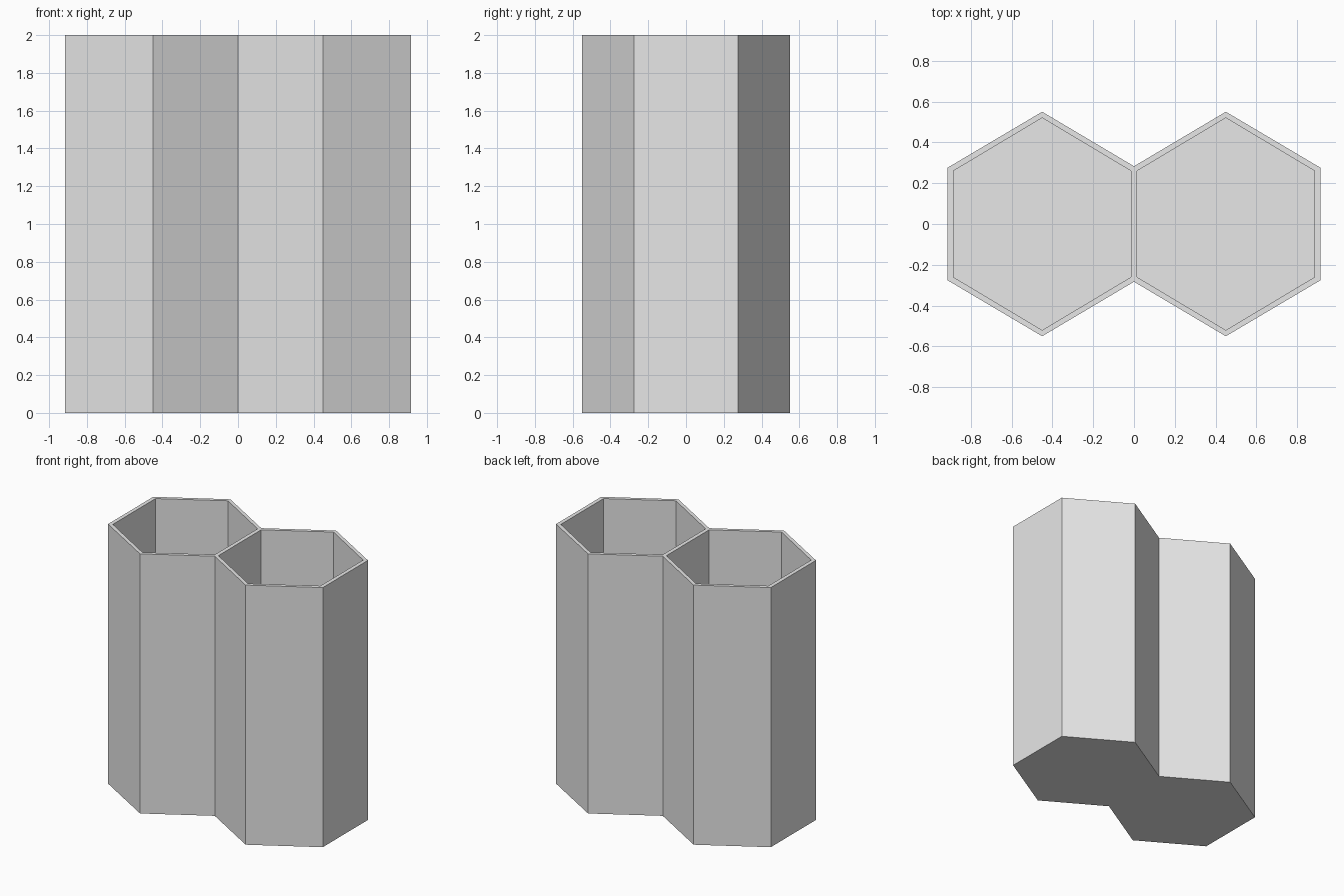
import bpy
import bmesh

HEIGHT = 2.0
FLOOR = 0.03

if "Cube" in bpy.data.objects:
    bpy.data.objects.remove(bpy.data.objects["Cube"], do_unlink=True)

# Single plain grey material
grey = bpy.data.materials.new("plain_grey")
grey.use_nodes = True
colour = (0.8, 0.8, 0.8, 1.0)
grey.diffuse_color = colour
grey.node_tree.nodes["Principled BSDF"].inputs["Base Color"].default_value = colour


def hexagon(x_near, x_far, y_near, y_mid, y_far):
    """Counter-clockwise hexagon; its last edge lies beside the shared wall."""
    x_mid = 0.45
    half = [(x_near, -y_near), (x_mid, -y_mid), (x_far, -y_far)]
    return half + [(x, -y) for x, y in reversed(half)]


def ring(bm, points, z):
    return [bm.verts.new((x, y, z)) for x, y in points]


def walls(bm, low, high, count):
    for i in range(count):
        j = (i + 1) % len(low)
        bm.faces.new((low[i], low[j], high[j], high[i]))


outer = hexagon(0.0, 0.915, 0.283, 0.55, 0.275)
inner = hexagon(0.015, 0.885, 0.26, 0.52, 0.26)

# One open-topped hexagonal cell, with its outer skin left open at the mirror plane
bm = bmesh.new()
base = ring(bm, outer, 0)
rim_outer = ring(bm, outer, HEIGHT)
rim_inner = ring(bm, inner, HEIGHT)
floor = ring(bm, inner, FLOOR)

walls(bm, base, rim_outer, 5)
walls(bm, rim_outer, rim_inner, 6)
walls(bm, rim_inner, floor, 6)
bm.faces.new(floor)
bm.faces.new(list(reversed(base)))

mesh = bpy.data.meshes.new("twin_hexagonal_holder")
bm.to_mesh(mesh)
bm.free()
mesh.materials.append(grey)
holder = bpy.data.objects.new("twin_hexagonal_holder", mesh)
bpy.context.collection.objects.link(holder)

# Second cell, joined along the shared wall
mirror = holder.modifiers.new("second_cell", 'MIRROR')
mirror.use_axis[0] = True
mirror.use_clip = True
mirror.merge_threshold = 0.001
